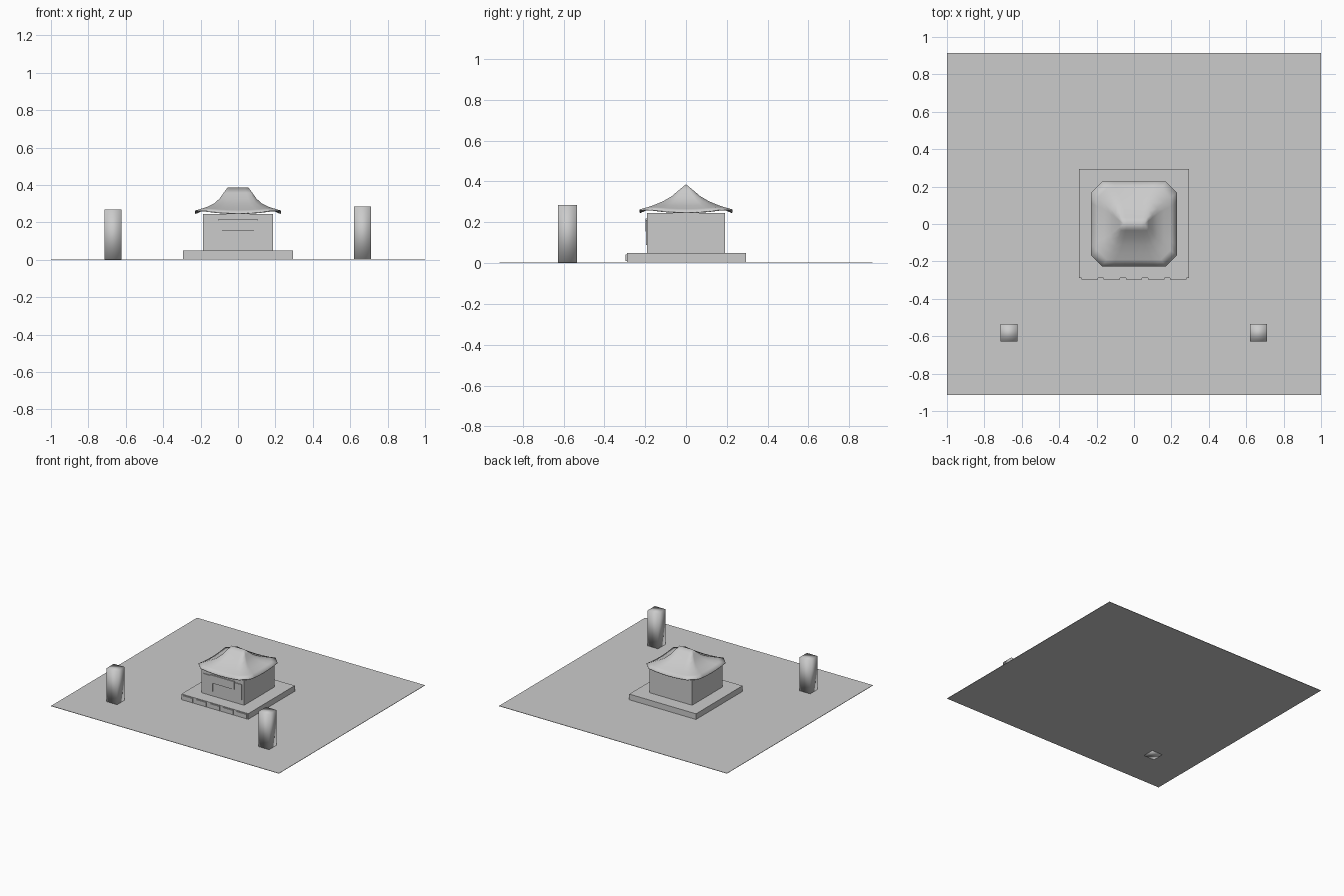
import bpy, bmesh

if "Cube" in bpy.data.objects:
    bpy.data.objects.remove(bpy.data.objects["Cube"])

# One flat stone grey for the whole model
grey = bpy.data.materials.new("stone_grey")
grey.diffuse_color = (0.6, 0.6, 0.6, 1)
grey.use_nodes = True
grey.node_tree.nodes["Principled BSDF"].inputs["Base Color"].default_value = grey.diffuse_color


def make_object(name, bm, smooth=False):
    bmesh.ops.recalc_face_normals(bm, faces=bm.faces[:])
    mesh = bpy.data.meshes.new(name)
    bm.to_mesh(mesh)
    bm.free()
    mesh.materials.append(grey)
    for p in mesh.polygons:
        p.use_smooth = smooth
    ob = bpy.data.objects.new(name, mesh)
    bpy.context.collection.objects.link(ob)
    return ob


def box(name, x0, x1, y0, y1, z0, z1, smooth=False):
    bm = bmesh.new()
    bmesh.ops.create_cube(bm, size=1)
    for v in bm.verts:
        v.co.x = x1 if v.co.x > 0 else x0
        v.co.y = y1 if v.co.y > 0 else y0
        v.co.z = z1 if v.co.z > 0 else z0
    return make_object(name, bm, smooth)


# Thin courtyard slab
box("courtyard", -1, 1, -0.915, 0.915, 0.002, 0.005)

# Two gate pillars, the left one sitting slightly lower
box("left_pillar", -0.715, -0.622, -0.627, -0.535, 0.0, 0.27, True)
box("right_pillar", 0.62, 0.712, -0.627, -0.535, 0.004, 0.285, True)

# Platform with five front panels
box("platform", -0.293, 0.293, -0.29, 0.293, 0.004, 0.05)
for i in range(5):
    cx = (i - 2) * 0.118
    box("platform_panel", cx - 0.044, cx + 0.044, -0.296, -0.288, 0.01, 0.043)

# Hall walls, two window plates and a board above the door
box("hall_walls", -0.187, 0.187, -0.19, 0.19, 0.05, 0.245)
for s in (-1, 1):
    cx = s * 0.126
    box("window", cx - 0.041, cx + 0.041, -0.196, -0.188, 0.088, 0.21)
box("door_board", -0.105, 0.105, -0.199, -0.19, 0.155, 0.218)

# Curved roof: rings of (half x, half y, height), chamfered corners lifted
rings = [(0.23, 0.228, 0.25), (0.195, 0.19, 0.266), (0.16, 0.155, 0.281),
         (0.125, 0.113, 0.301), (0.098, 0.069, 0.328),
         (0.077, 0.034, 0.358), (0.056, 0.0, 0.386)]
STEPS = 6


def ring_points(hx, hy, z):
    k = hy / 0.228
    c = 0.06 * k
    pts = []
    us = [-1 + 2 * i / STEPS for i in range(STEPS + 1)]
    for u in us:
        lift = z + 0.013 * u * u * k ** 3
        pts.append((0, u, lift))
    out = []
    for side in range(4):
        for _, u, lift in pts:
            ax, ay = u * (hx - c), u * (hy - c)
            out.append([(ax, -hy, lift), (hx, ay, lift),
                        (-ax, hy, lift), (-hx, -ay, lift)][side])
    return out


bm = bmesh.new()
loops = [[bm.verts.new(p) for p in ring_points(*r)] for r in rings]
for a, b in zip(loops, loops[1:]):
    n = len(a)
    for i in range(n):
        j = (i + 1) % n
        bm.faces.new((a[i], a[j], b[j], b[i]))
bmesh.ops.remove_doubles(bm, verts=bm.verts[:], dist=0.0005)
roof = make_object("roof", bm, True)
shell = roof.modifiers.new("thickness", 'SOLIDIFY')
shell.thickness = 0.006
shell.offset = -1
